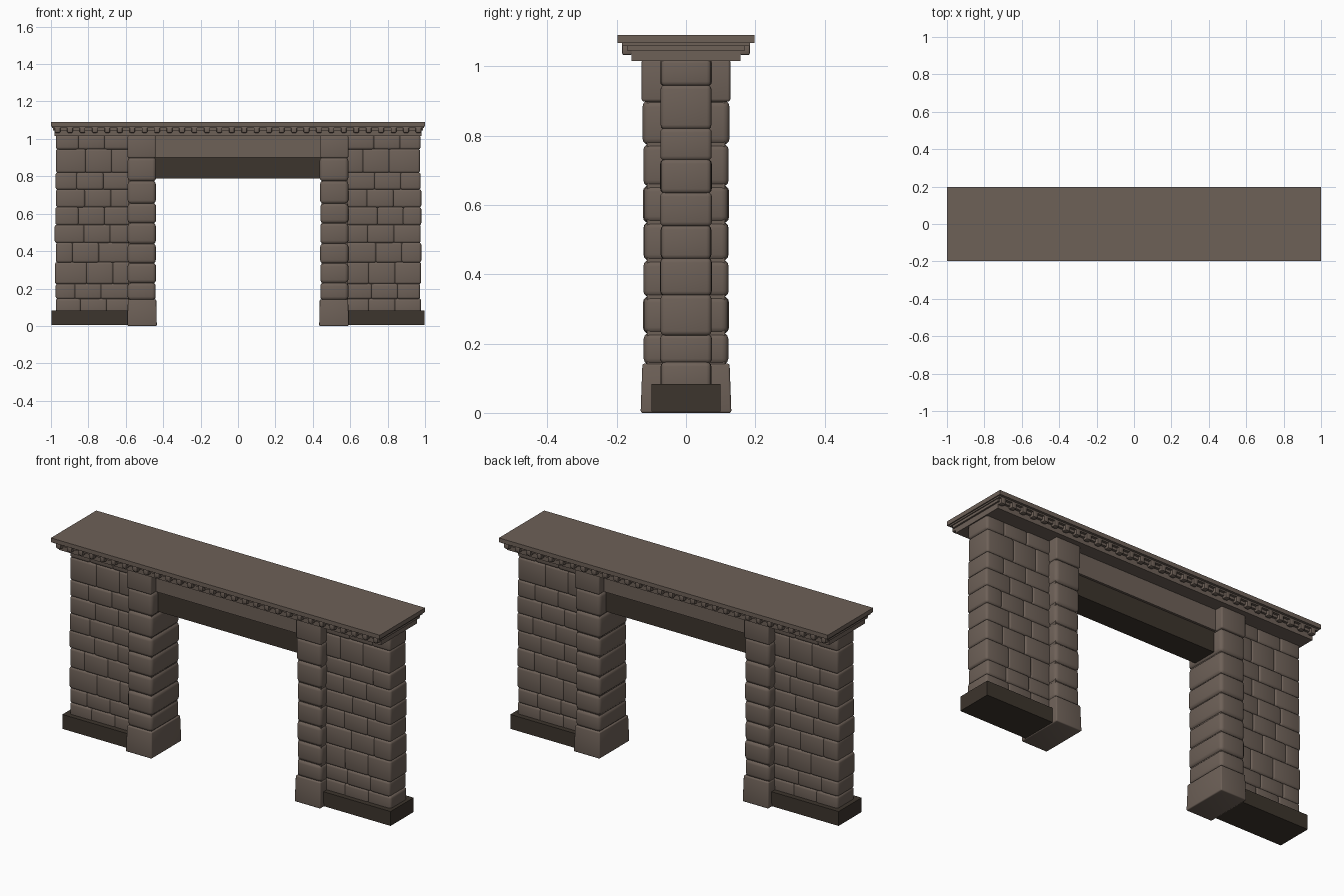
import bpy
import bmesh
import random
from mathutils import Matrix, Vector

random.seed(4)
if "Cube" in bpy.data.objects:
    bpy.data.objects.remove(bpy.data.objects["Cube"])


def make_material(name, color):
    mat = bpy.data.materials.new(name)
    mat.use_nodes = True
    mat.diffuse_color = color
    bsdf = mat.node_tree.nodes["Principled BSDF"]
    bsdf.inputs["Base Color"].default_value = color
    bsdf.inputs["Roughness"].default_value = 0.9
    return mat


stone = make_material("brown stone", (0.155, 0.119, 0.097, 1))
dark = make_material("dark stone", (0.046, 0.035, 0.026, 1))


def add_box(bm, x, y, z, bevel=0.0, taper=1.0, segments=3):
    """Add a box from (min, max) ranges, optionally rounded and narrowed at the top."""
    part = bmesh.new()
    size = [b - a for a, b in (x, y, z)]
    mid = Vector([(a + b) / 2 for a, b in (x, y, z)])
    bmesh.ops.create_cube(part, size=1)
    for v in part.verts:
        grow = taper if v.co.z > 0 else 1
        v.co = Vector((v.co.x * size[0] * grow, v.co.y * size[1] * grow, v.co.z * size[2])) + mid
    if bevel:
        bmesh.ops.bevel(part, geom=part.edges[:], offset=bevel, segments=segments,
                        profile=0.5, affect="EDGES", clamp_overlap=True)
    mesh = bpy.data.meshes.new("part")
    part.to_mesh(mesh)
    part.free()
    bm.from_mesh(mesh)
    bpy.data.meshes.remove(mesh)


def finish(bm, name, mat, smooth=False):
    mesh = bpy.data.meshes.new(name)
    bm.to_mesh(mesh)
    bm.free()
    mesh.materials.append(mat)
    obj = bpy.data.objects.new(name, mesh)
    bpy.context.collection.objects.link(obj)
    if smooth:
        bpy.ops.object.select_all(action="DESELECT")
        obj.select_set(True)
        bpy.context.view_layer.objects.active = obj
        bpy.ops.object.shade_smooth_by_angle(angle=0.7)
    return obj


def box_object(name, mat, *ranges, **options):
    bm = bmesh.new()
    add_box(bm, *ranges, **options)
    return finish(bm, name, mat)


def sided(x, side):
    return tuple(sorted((x[0] * side, x[1] * side)))


pillar_joints = [0.14, 0.23, 0.335, 0.44, 0.55, 0.655, 0.775, 0.9]
wall_joints = [0.06, 0.145, 0.225, 0.34, 0.445, 0.54, 0.635, 0.73, 0.82, 0.945, 1.02]

for side, label in ((1, "left"), (-1, "right")):
    # Pillar: plain foot, cushioned courses and a square head
    bm = bmesh.new()
    add_box(bm, sided((0.447, 0.585), side), (-0.113, 0.113), (0.1, 0.95))
    add_box(bm, sided((0.434, 0.592), side), (-0.131, 0.131), (0, 0.142), 0.006, 0.96)
    for low, high in zip(pillar_joints, pillar_joints[1:]):
        wide = random.uniform(-0.003, 0.002)
        add_box(bm, sided((0.438 - wide, 0.59), side), (-0.124 - wide, 0.124 + wide),
                (low - 0.002, high + 0.002), 0.019)
    add_box(bm, sided((0.44, 0.59), side), (-0.128, 0.128), (0.898, 1.02), 0.008)
    finish(bm, label + "_pillar", stone, True)

    # Wall: staggered, softly rounded stones over a solid core
    bm = bmesh.new()
    add_box(bm, sided((0.57, 0.967), side), (-0.064, 0.064), (0.04, 1.02))
    for i, (low, high) in enumerate(zip(wall_joints, wall_joints[1:])):
        shift = 0.04 * (i % 2) + random.uniform(-0.02, 0.02)
        cuts = [0.57, 0.69 + shift, 0.83 + shift, 0.977 + random.uniform(-0.004, 0.004)]
        for a, b in zip(cuts, cuts[1:]):
            deep = 0.073 + random.uniform(-0.002, 0.002)
            add_box(bm, sided((a - 0.006, b), side), (-deep, deep),
                    (low - 0.002, high + 0.002), 0.013)
    finish(bm, label + "_wall", stone, True)

    # Dark plinth below the wall
    box_object(label + "_plinth", dark, sided((0.585, 0.998), side), (-0.1, 0.1), (0.004, 0.083))

# Lintel and the dark beam under it
box_object("lintel", stone, (-0.46, 0.46), (-0.082, 0.082), (0.9, 1.02))
box_object("lintel_beam", dark, (-0.46, 0.46), (-0.07, 0.07), (0.787, 0.902))

# Cornice: bed course, stepped moulding and top slab
box_object("cornice_bed", stone, (-0.98, 0.98), (-0.157, 0.157), (1.015, 1.068))
box_object("cornice_moulding", stone, (-0.989, 0.989), (-0.17, 0.17), (1.045, 1.068))
box_object("cornice_step", stone, (-0.994, 0.994), (-0.184, 0.184), (1.059, 1.07))
box_object("cornice_slab", stone, (-1, 1), (-0.197, 0.197), (1.067, 1.09))

# Row of rounded dentils along both long sides
bm = bmesh.new()
count = 30
for i in range(count):
    x = -0.965 + 1.93 * i / (count - 1)
    for y in (-0.17, 0.17):
        add_box(bm, (x - 0.015, x + 0.015), (y - 0.015, y + 0.015), (1.032, 1.066), 0.007, 1.0, 2)
finish(bm, "dentils", stone, True)
